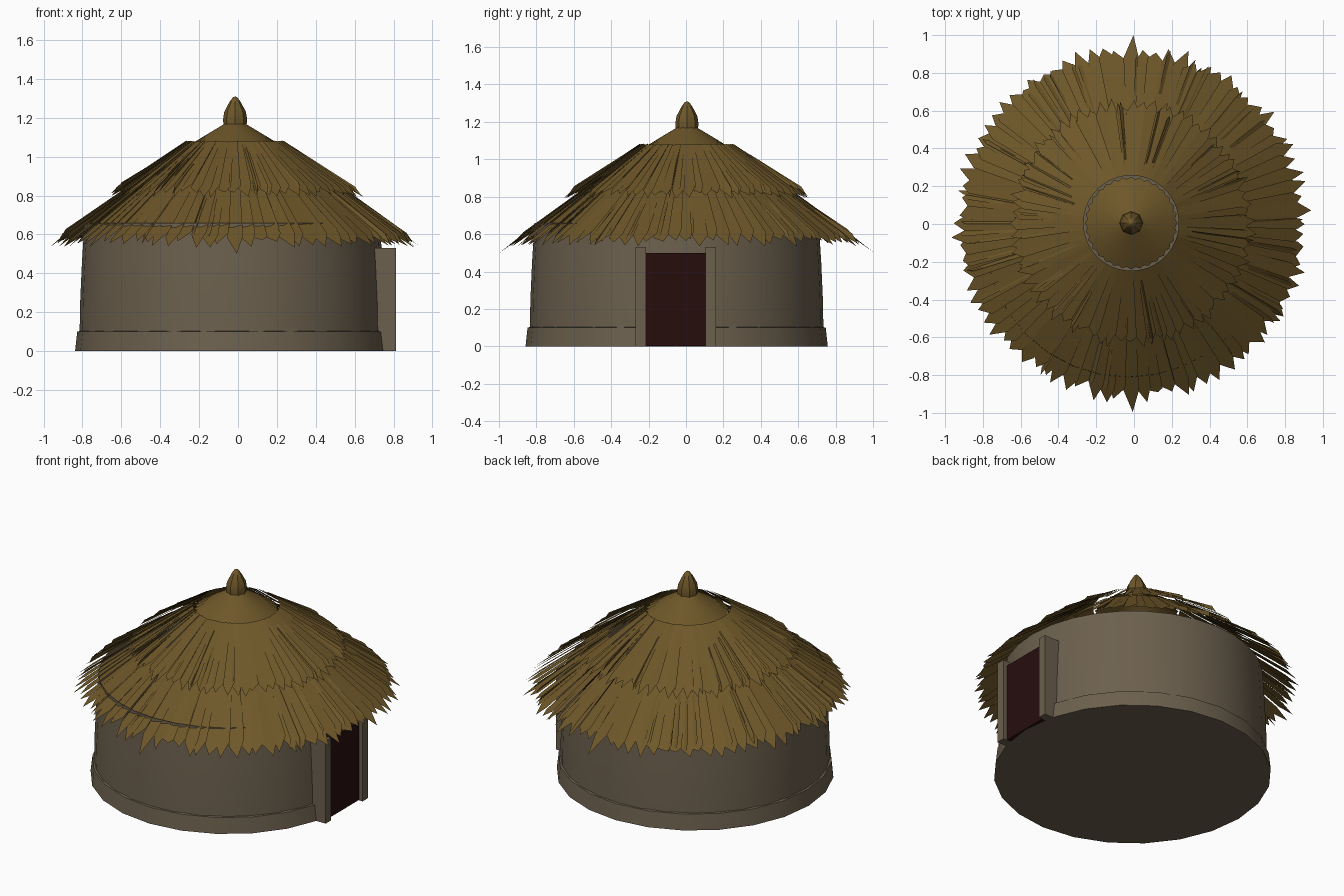
import bpy, bmesh, math, random
from mathutils import Vector

random.seed(4)
old = bpy.data.objects.get("Cube")
if old:
    bpy.data.objects.remove(old, do_unlink=True)


def material(name, rgb):
    m = bpy.data.materials.new(name)
    m.use_nodes = True
    m.diffuse_color = (*rgb, 1)
    bsdf = m.node_tree.nodes["Principled BSDF"]
    bsdf.inputs["Base Color"].default_value = (*rgb, 1)
    bsdf.inputs["Roughness"].default_value = 0.9
    return m


THATCH = material("thatch", (0.155, 0.095, 0.022))
CLAY = material("clay", (0.15, 0.117, 0.076))
DOOR = material("dark red wood", (0.02, 0.004, 0.004))

HUT = Vector((-0.03, -0.05, 0))
ROOF = Vector((-0.015, 0.005, 0))


def finish(name, bm, mat, smooth=False):
    mesh = bpy.data.meshes.new(name)
    bm.to_mesh(mesh)
    bm.free()
    mesh.materials.append(mat)
    ob = bpy.data.objects.new(name, mesh)
    bpy.context.collection.objects.link(ob)
    if smooth:
        bpy.ops.object.select_all(action='DESELECT')
        ob.select_set(True)
        bpy.context.view_layer.objects.active = ob
        bpy.ops.object.shade_smooth_by_angle(angle=math.radians(35))
    return ob


def polar(centre, r, a, z):
    return centre + Vector((r * math.cos(a), r * math.sin(a), z))


def lathe(name, profile, sides, centre, mat, smooth=True, close_bottom=False, jag=0):
    """Turn a (radius, height) profile, listed bottom to top, about a vertical axis."""
    bm = bmesh.new()
    rings = []
    for k, (r, z) in enumerate(profile):
        if r == 0:
            rings.append([bm.verts.new(polar(centre, 0, 0, z))] * sides)
        else:
            rings.append([bm.verts.new(polar(centre, r - (jag if k == 0 and i % 2 else 0),
                                             math.tau * i / sides, z)) for i in range(sides)])
    for low, high in zip(rings, rings[1:]):
        for i in range(sides):
            j = (i + 1) % sides
            corners = dict.fromkeys((low[i], low[j], high[j], high[i]))
            bm.faces.new(list(corners))
    if close_bottom:
        bm.faces.new(rings[0][::-1])
    return finish(name, bm, mat, smooth)


def box(name, x, y, z, mat):
    bm = bmesh.new()
    bmesh.ops.create_cube(bm, size=1)
    for v in bm.verts:
        v.co = Vector([lo + (c + 0.5) * (hi - lo) for c, (lo, hi) in zip(v.co, (x, y, z))])
    return finish(name, bm, mat)


def blade(bm, a, half, top, valley, tip, left_lift, right_lift):
    """One pointed thatch strip; top, valley and tip are (radius, height)."""
    def point(end, side, lift):
        return bm.verts.new(polar(ROOF, end[0], a + side * half, end[1] + lift))
    bm.faces.new((point(top, 1, left_lift * 0.3), point(top, -1, right_lift * 0.3),
                  point(valley, -1, right_lift), point(tip, random.uniform(-0.5, 0.5), 0),
                  point(valley, 1, left_lift)))


def thatch_layer(name, count, top, valley, reach, long_tips={}):
    """Ring of overlapping strips with a ragged hem, plus loose raised straws."""
    bm = bmesh.new()
    slope = (top[1] - valley[1]) / (valley[0] - top[0])

    def on_slope(r):
        return r, top[1] - slope * (r - top[0])

    step = math.tau / count
    for i in range(count):
        tip = long_tips.get(i, valley[0] + random.uniform(*reach))
        hem = valley[0] + random.uniform(-0.015, 0.015)
        wobble = 0 if i in long_tips else random.uniform(-0.15, 0.15) * step
        blade(bm, step * i + wobble, step * 0.62, top, on_slope(hem), on_slope(tip),
              random.uniform(0.004, 0.018), random.uniform(-0.008, 0.003))
    for i in range(count // 2):
        a = random.uniform(0, math.tau)
        start = top[0] + (valley[0] - top[0]) * random.uniform(0.1, 0.6)
        end = valley[0] + random.uniform(-0.02, 0.03)
        blade(bm, a, step * 0.16, on_slope(start), on_slope(end),
              on_slope(end + random.uniform(0.02, 0.04)),
              random.uniform(0.015, 0.03), 0.0)
    return finish(name, bm, THATCH)


# Round clay wall and its footing
lathe("wall", [(0.785, 0.08), (0.782, 0.25), (0.773, 0.45), (0.76, 0.66)], 32, HUT, CLAY)
lathe("footing", [(0.808, 0), (0.797, 0.1), (0.765, 0.108)], 24, HUT, CLAY, close_bottom=True)

# Doorway on the +x side
for side, y in (("right", -0.27), ("left", 0.105)):
    box(side + "_door_post", (0.66, 0.812), (y, y + 0.055), (0, 0.53), CLAY)
box("door", (0.66, 0.785), (-0.215, 0.105), (0.001, 0.5), DOOR)

# Two tiers of thatch
HEM = 84
thatch_layer("lower_thatch", HEM, (0.46, 0.905), (0.875, 0.595), (0.03, 0.085),
             {HEM // 4: 0.995, HEM * 3 // 4: 1.0})
thatch_layer("upper_thatch", 72, (0.252, 1.078), (0.595, 0.84), (0.03, 0.075))

# Roof cap with a pointed finial
lathe("roof_cap", [(0.245, 1.053), (0.15, 1.112), (0.05, 1.172)], 64, ROOF, THATCH, jag=0.012)
lathe("finial", [(0.058, 1.15), (0.062, 1.19), (0.056, 1.23), (0.03, 1.28),
                 (0.012, 1.305), (0, 1.31)], 8, ROOF, THATCH)
